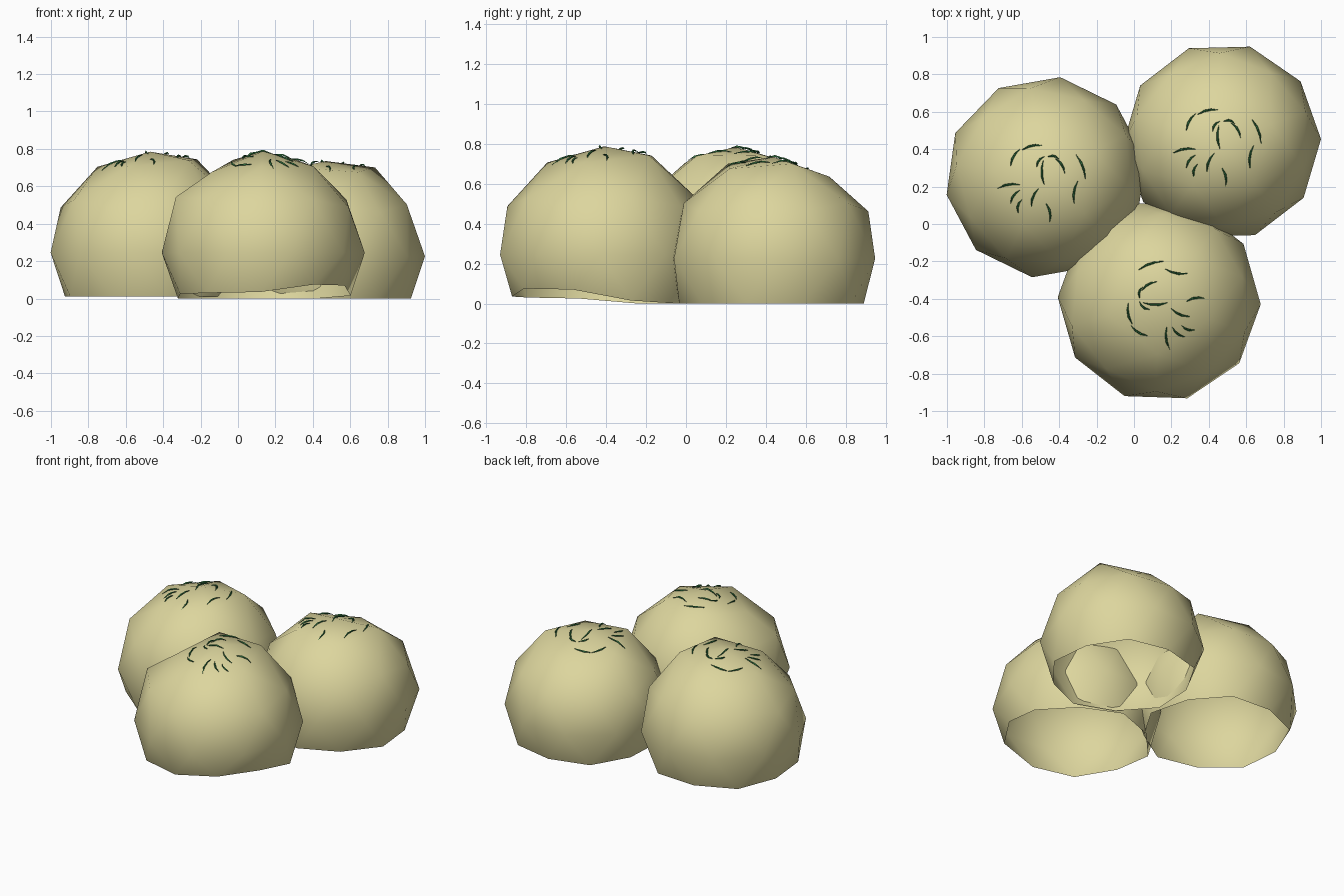
import bpy, bmesh, math
from mathutils import Vector, Matrix
from mathutils.bvhtree import BVHTree

if "Cube" in bpy.data.objects:
    bpy.data.objects.remove(bpy.data.objects["Cube"])


def material(name, rgb):
    m = bpy.data.materials.new(name)
    m.diffuse_color = (*rgb, 1)
    m.use_nodes = True
    m.node_tree.nodes["Principled BSDF"].inputs["Base Color"].default_value = m.diffuse_color
    return m


STONE = material("pale_straw", (0.72, 0.67, 0.34))
GREEN = material("dark_green", (0.03, 0.17, 0.05))


def finish(bm, name, mat):
    me = bpy.data.meshes.new(name)
    bm.to_mesh(me)
    bm.free()
    me.polygons.foreach_set("use_smooth", [True] * len(me.polygons))
    me.materials.append(mat)
    ob = bpy.data.objects.new(name, me)
    bpy.context.collection.objects.link(ob)


def dome(name, centre, radius, spin, tweaks):
    """Open-bottomed low-poly ball; tweaks are (azimuth, elevation, lift)."""
    bm = bmesh.new()
    bmesh.ops.create_icosphere(bm, subdivisions=2, radius=radius,
                               matrix=Matrix.Rotation(math.radians(spin), 4, 'Z'))
    low = [v for v in bm.verts if v.co.z < -0.7 * radius]
    bmesh.ops.delete(bm, geom=low, context='VERTS')
    # dents and bumps
    lifts = []
    for az, el, dz in tweaks:
        a, e = math.radians(az), math.radians(el)
        p = radius * Vector((math.cos(a) * math.cos(e), math.sin(a) * math.cos(e), math.sin(e)))
        lifts.append((min(bm.verts, key=lambda v: (v.co - p).length), dz))
    # flat rim on the ground
    for v in bm.verts:
        v.co += Vector(centre)
        v.co.z = max(v.co.z, 0)
        if v.is_boundary:
            v.co.z = 0
    for v, dz in lifts:
        v.co.z += dz
    bm.normal_update()
    tree = BVHTree.FromBMesh(bm)
    finish(bm, name, STONE)
    return tree


def blades(name, tree, origin, turn, strokes):
    """Thin tapered blades laid over the crown of a dome."""
    bm = bmesh.new()
    rot = Matrix.Rotation(math.radians(turn), 2)
    for x0, y0, x1, y1 in strokes:
        a = rot @ Vector((x0, y0)) + Vector(origin)
        b = rot @ Vector((x1, y1)) + Vector(origin)
        side = (b - a).normalized().orthogonal()
        rings = []
        for t, w, lift in ((0, .002, .0), (.35, .006, .008), (.7, .005, .010), (1, .001, .006)):
            c = a.lerp(b, t) + side * 0.012 * math.sin(math.pi * t)
            z = tree.ray_cast(Vector((c.x, c.y, 2)), Vector((0, 0, -1)))[0].z + lift
            rings.append([bm.verts.new((c.x + side.x * s * w, c.y + side.y * s * w, z + h * w))
                          for s, h in ((-1, -.5), (1, -.5), (0, 1))])
        for r, q in zip(rings, rings[1:]):
            for i in range(3):
                j = (i + 1) % 3
                bm.faces.new((r[i], r[j], q[j], q[i]))
        bm.faces.new(rings[0][::-1])
        bm.faces.new(rings[-1])
    bmesh.ops.recalc_face_normals(bm, faces=bm.faces)
    finish(bm, name, GREEN)


# shared blade pattern, relative to the crown
STROKES = [
    (-.20, .08, -.15, .17), (-.14, .165, -.03, .19), (-.06, .075, -.02, .13),
    (-.02, -.02, -.025, .11), (0, .13, .06, .115), (.04, .12, .09, .04),
    (.15, .14, .20, .01), (-.27, -.04, -.15, -.02), (-.20, -.12, -.15, -.05),
    (-.16, -.17, -.14, -.10), (-.09, -.14, -.05, -.04), (-.01, -.12, .01, -.22),
    (.14, -.12, .16, 0),
]

# three clustered domes: centre, radius, spin, bumps, crown origin, blade turn
DOMES = [
    ("left_dome", (-.47, .25, .245), .54, 28,
     [(28, 58, .04), (316, 58, .035)] + [(28 + 36 * k, -30, .01) for k in range(10)],
     (-.46, .23), 0),
    ("right_dome", (.47, .44, .225), .53, 19.5,
     [(0, 90, -.02), (91.5, 58, -.04), (19.5, 58, .025), (235.5, 58, .025)],
     (.48, .42), 0),
    ("front_dome", (.135, -.41, .245), .543, -20,
     [(196, 58, -.03), (124, 58, .035), (52, 58, .035), (196, 26, .055),
      (304, -27, .075), (-20, -31, .07), (268, -31, .035), (232, -27, .03),
      (196, -31, .025), (16, -27, .015)],
     (.16, -.40), 88),
]
for name, centre, radius, spin, tweaks, origin, turn in DOMES:
    tree = dome(name, centre, radius, spin, tweaks)
    blades(name.replace("dome", "grass_blades"), tree, origin, turn, STROKES)
